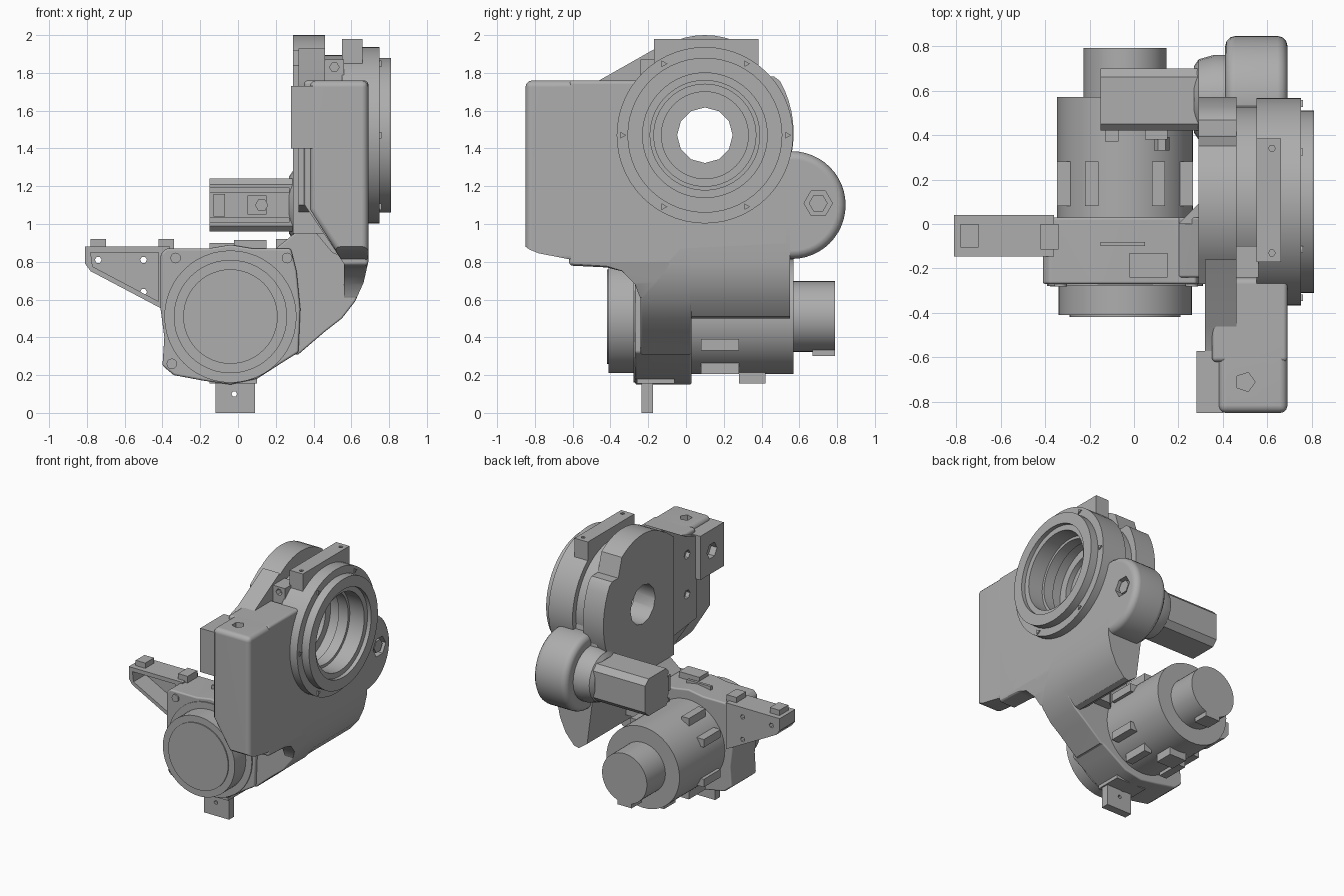
import bpy, bmesh, math
from mathutils import Vector

old = bpy.data.objects.get("Cube")
if old:
    bpy.data.objects.remove(old, do_unlink=True)

grey = bpy.data.materials.new("cast_grey")
grey.use_nodes = True
grey.diffuse_color = (0.42, 0.42, 0.42, 1)
grey.node_tree.nodes["Principled BSDF"].inputs["Base Color"].default_value = (0.42, 0.42, 0.42, 1)


def place(axis, depth, a, b):
    """Point at a depth along an axis, with its other two coordinates (a, b)."""
    return Vector({"x": (depth, a, b), "y": (a, depth, b), "z": (a, b, depth)}[axis])


def finish(name, bm, bevel=0.0, segments=3):
    bmesh.ops.recalc_face_normals(bm, faces=bm.faces)
    mesh = bpy.data.meshes.new(name)
    bm.to_mesh(mesh)
    bm.free()
    mesh.materials.append(grey)
    ob = bpy.data.objects.new(name, mesh)
    bpy.context.collection.objects.link(ob)
    select(ob)
    if bevel:
        mod = ob.modifiers.new("Rounded", "BEVEL")
        mod.width, mod.segments = bevel, segments
        mod.limit_method, mod.angle_limit = "ANGLE", math.radians(40)
        bpy.ops.object.modifier_apply(modifier=mod.name)
    return ob


def select(ob):
    bpy.ops.object.select_all(action="DESELECT")
    ob.select_set(True)
    bpy.context.view_layer.objects.active = ob


def prism(name, axis, start, end, outline, bevel=0.0):
    bm = bmesh.new()
    face = bm.faces.new([bm.verts.new(place(axis, start, a, b)) for a, b in outline])
    new = bmesh.ops.extrude_face_region(bm, geom=[face])["geom"]
    verts = [v for v in new if isinstance(v, bmesh.types.BMVert)]
    bmesh.ops.translate(bm, verts=verts, vec=place(axis, end - start, 0, 0))
    return finish(name, bm, bevel)


def oval(a, b, ra, rb=None, sides=48):
    rb = rb or ra
    turns = [math.tau * i / sides for i in range(sides)]
    return [(a + ra * math.cos(t), b + rb * math.sin(t)) for t in turns]


def cylinder(name, axis, start, end, centre, radius, sides=48, bevel=0.0):
    return prism(name, axis, start, end, oval(*centre, radius, sides=sides), bevel)


def box(name, x, y, z):
    return prism(name, "x", *x, [(y[0], z[0]), (y[1], z[0]), (y[1], z[1]), (y[0], z[1])])


def lathe(name, axis, centre, profile, sides=56):
    """Turn a closed loop of (depth, radius) points around an axis."""
    bm = bmesh.new()
    rings = [[bm.verts.new(place(axis, d, a, b)) for a, b in oval(*centre, r, sides=sides)]
             for d, r in profile]
    for k, ring in enumerate(rings):
        after = rings[(k + 1) % len(rings)]
        for i in range(sides):
            j = (i + 1) % sides
            bm.faces.new((ring[i], ring[j], after[j], after[i]))
    return finish(name, bm)


def cut(ob, cutter):
    select(ob)
    mod = ob.modifiers.new("Cut", "BOOLEAN")
    mod.operation, mod.solver, mod.object = "DIFFERENCE", "EXACT", cutter
    bpy.ops.object.modifier_apply(modifier=mod.name)
    bpy.data.objects.remove(cutter, do_unlink=True)


HUB = (0.10, 1.47)     # y, z of the large bearing
MOTOR = (-0.04, 0.51)  # x, z of the lower motor
DRIVE = (0.56, 1.10)   # y, z of the upper motor
OUTER_CURVE = [(0.69, 0.8), (0.665, 0.69), (0.62, 0.59)]  # x, z of the arm's outside

# Main casing with its bore, trimmed to the arm's curve and slanted underneath
casing = prism("main_casing", "x", 0.35, 0.69, [
    (-0.62, 1.76), (-0.25, 1.76), (-0.16, 1.5), (0.5, 1.5), (0.55, 1.3), (0.55, 0.88),
    (-0.02, 0.85), (-0.24, 0.6), (-0.27, 0.68), (-0.34, 0.75), (-0.42, 0.77), (-0.62, 0.78)], 0.02)
cut(casing, cylinder("bore_cutter", "x", 0.3, 0.8, HUB, 0.3))
cut(casing, prism("slant_cutter", "y", -0.7, -0.23, [
    (0.3, 1.18), (0.56, 0.79), (0.56, 0.5), (0.3, 0.5)]))
cut(casing, prism("curve_cutter", "y", -0.7, 0.7, OUTER_CURVE + [(0.6, 0.5), (0.75, 0.5), (0.75, 0.8)]))

# Curved lower arm, the thick skirt behind it and a gusset
arm = prism("lower_arm", "y", -0.24, 0.03, [(0.69, 0.95)] + OUTER_CURVE + [
    (0.55, 0.5), (0.46, 0.43), (0.32, 0.31), (0.2, 0.3), (0.2, 0.87), (0.31, 0.96), (0.4, 1.08)], 0.01)
prism("rear_skirt", "y", -0.05, 0.55, [(0.69, 1.0)] + OUTER_CURVE + [
    (0.55, 0.51), (0.51, 0.5), (0.44, 0.55), (0.42, 0.7), (0.40, 0.85), (0.40, 1.0)])
prism("arm_gusset", "z", 0.6, 0.92, [(0.2, 0.0), (0.3, 0.1), (0.45, 0.1), (0.45, 0.0)])

# Diagonal slot in the arm's front face
for part in (casing, arm):
    cut(part, prism("slot_cutter", "y", -0.3, -0.12, [
        (0.36, 1.08), (0.50, 0.93), (0.55, 0.83), (0.50, 0.85), (0.40, 0.97)]))

# Front box with slanted underside
front_box = prism("front_box", "y", -0.85, -0.55, [
    (0.38, 1.76), (0.69, 1.76), (0.69, 0.8), (0.56, 0.79), (0.38, 1.08)], 0.035)
cut(front_box, prism("ramp_cutter", "x", 0.3, 0.8, [
    (-0.9, 0.92), (-0.83, 0.865), (-0.78, 0.845), (-0.5, 0.79), (-0.5, 0.7), (-0.9, 0.7)]))
cut(front_box, cylinder("top_hole_cutter", "z", 1.70, 1.80, (0.50, -0.71), 0.045, 5))
tab = box("side_mount_tab", (0.28, 0.40), (-0.85, -0.57), (1.40, 1.73))
cut(tab, cylinder("tab_hole_cutter", "x", 0.25, 0.33, (-0.71, 1.57), 0.06, 6))

# Inner bearing cover: plate with a straight front edge and a flat on the rear rim
rim = [(max(a, -0.27), min(b, 1.78) if a > 0.39 else b)
       for a, b in oval(HUB[0], 1.48, 0.47, 0.52, 56)]
cover = prism("inner_bearing_cover", "x", 0.29, 0.46, rim)
corner = prism("cover_corner", "x", 0.29, 0.46, [
    (-0.27, 0.95), (-0.27, 1.84), (-0.16, 1.92), (-0.12, 1.5), (0.05, 1.0), (0.05, 0.95)])
web = prism("cover_web", "x", 0.32, 0.46, [
    (-0.58, 1.72), (-0.46, 1.76), (-0.16, 1.93), (-0.16, 1.05), (-0.58, 1.1)])
cut(cover, cylinder("shaft_cutter", "x", 0.2, 0.6, HUB, 0.147, 12))
for z in (1.62, 1.32):
    cut(web, cylinder("bolt_hole_cutter", "x", 0.25, 0.36, (-0.47, z), 0.035, 6))

# Outer bearing ring with stepped bore
lathe("outer_bearing_ring", "x", HUB, [
    (0.55, 0.467), (0.75, 0.467), (0.75, 0.41), (0.81, 0.41), (0.81, 0.33), (0.78, 0.33),
    (0.78, 0.29), (0.66, 0.29), (0.66, 0.27), (0.58, 0.27), (0.58, 0.29), (0.50, 0.29),
    (0.50, 0.23), (0.45, 0.23), (0.45, 0.425), (0.55, 0.425)])
for i in range(6):
    t = math.tau * i / 6
    cylinder("ring_screw", "x", 0.74, 0.76,
             (HUB[0] + 0.437 * math.cos(t), HUB[1] + 0.437 * math.sin(t)), 0.02, 3)

# Pad and bridge on top of the ring
pad = box("top_pad", (0.55, 0.66), (-0.17, 0.385), (1.80, 1.98))
for y in (-0.13, 0.34):
    cut(pad, cylinder("pad_hole_cutter", "z", 1.93, 2.0, (0.62, y), 0.015, 6))
bridge = box("bridge_block", (0.45, 0.56), (-0.24, -0.10), (1.72, 1.87))
cut(bridge, cylinder("bridge_hole_cutter", "y", -0.3, -0.2, (0.51, 1.83), 0.025, 6))

# Upper drive: gear housing, neck and motor
gear = cylinder("gear_housing", "x", 0.41, 0.69, DRIVE, 0.285, 48, 0.045)
cut(gear, cylinder("socket_cutter", "x", 0.64, 0.8, (0.70, 1.11), 0.075, 6))
cylinder("socket_bolt", "x", 0.62, 0.68, (0.70, 1.11), 0.05, 6)
lathe("drive_neck", "x", DRIVE, [(0.27, 0.01), (0.27, 0.15), (0.29, 0.18), (0.36, 0.2), (0.43, 0.2), (0.43, 0.01)], 24)
drive = prism("drive_motor", "x", -0.15, 0.30, [
    (0.42, 0.99), (0.45, 0.96), (0.66, 0.96), (0.70, 1.0),
    (0.70, 1.2), (0.66, 1.24), (0.45, 1.24), (0.42, 1.21)])
for z in (1.02, 1.18):
    cut(drive, box("groove_cutter", (-0.2, 0.27), (0.40, 0.435), (z - 0.012, z + 0.012)))
box("drive_plug", (-0.13, -0.07), (0.37, 0.43), (1.04, 1.16))
box("drive_terminal", (0.05, 0.15), (0.38, 0.43), (1.05, 1.15))
cylinder("terminal_nut", "y", 0.33, 0.39, (0.125, 1.10), 0.035, 6)

# Lower motor along y
cylinder("motor_front_cap", "y", -0.41, -0.2, MOTOR, 0.30)
cylinder("motor_front_disc", "y", -0.418, -0.4, MOTOR, 0.25)
cylinder("motor_collar", "y", -0.278, -0.2, MOTOR, 0.35)
cylinder("motor_body", "y", -0.05, 0.57, MOTOR, 0.305)
cylinder("motor_rear_cap", "y", 0.55, 0.79, MOTOR, 0.187)
box("rear_cap_plug", (-0.10, 0.02), (0.67, 0.79), (0.30, 0.40))
box("motor_plug", (-0.11, 0.03), (0.28, 0.42), (0.155, 0.25))
for sx in (-1, 1):
    for sz in (-1, 1):
        for dx, dz in ((0.275, 0.15), (0.15, 0.275)):
            x, z = MOTOR[0] + sx * dx, MOTOR[1] + sz * dz
            box("motor_rib", (x - 0.03, x + 0.03), (0.08, 0.28), (z - 0.03, z + 0.03))

# Motor flange with bolts
prism("motor_flange", "y", -0.27, 0.03, [
    (-0.38, 0.87), (-0.16, 0.87), (-0.04, 0.89), (0.08, 0.87), (0.28, 0.87), (0.31, 0.75),
    (0.33, 0.55), (0.32, 0.32), (0.24, 0.27), (0.1, 0.18), (-0.04, 0.15), (-0.18, 0.17),
    (-0.34, 0.2), (-0.4, 0.25), (-0.39, 0.4), (-0.41, 0.55), (-0.41, 0.84)], 0.012)
for x, z in ((-0.33, 0.82), (0.26, 0.82), (-0.35, 0.26)):
    cylinder("flange_bolt", "y", -0.28, -0.25, (x, z), 0.028, 12)
box("flange_top_plate", (-0.02, 0.15), (-0.24, -0.13), (0.84, 0.915))
box("flange_top_ridge", (-0.15, 0.05), (-0.10, -0.08), (0.84, 0.90))

# Foot lug below the flange
foot = box("foot_lug", (-0.12, 0.09), (-0.235, -0.175), (0.0, 0.25))
cut(foot, cylinder("foot_hole_cutter", "y", -0.3, -0.1, (-0.02, 0.1), 0.015, 6))
box("under_block", (-0.15, 0.1), (-0.26, -0.06), (0.155, 0.25))

# Side bracket with a front pocket
bracket = prism("side_bracket", "y", -0.145, 0.04, [
    (-0.81, 0.88), (-0.36, 0.88), (-0.36, 0.53), (-0.42, 0.56), (-0.78, 0.75), (-0.81, 0.79)])
cut(bracket, prism("pocket_cutter", "y", -0.3, -0.0, [
    (-0.78, 0.85), (-0.42, 0.85), (-0.42, 0.59), (-0.77, 0.775)]))
for x, z in ((-0.74, 0.81), (-0.5, 0.81), (-0.5, 0.64)):
    cut(bracket, cylinder("bracket_hole_cutter", "y", -0.1, 0.1, (x, z), 0.018, 6))
box("bracket_end_pad", (-0.78, -0.70), (-0.105, 0.0), (0.87, 0.92))
box("bracket_inner_pad", (-0.42, -0.34), (-0.115, 0.0), (0.86, 0.92))

# Smooth curved faces while keeping flat faces flat
for ob in [o for o in bpy.data.objects if o.type == "MESH"]:
    select(ob)
    bpy.ops.object.shade_smooth_by_angle(angle=math.radians(32))
    ob.modifiers.new("Even shading", "WEIGHTED_NORMAL").keep_sharp = True
